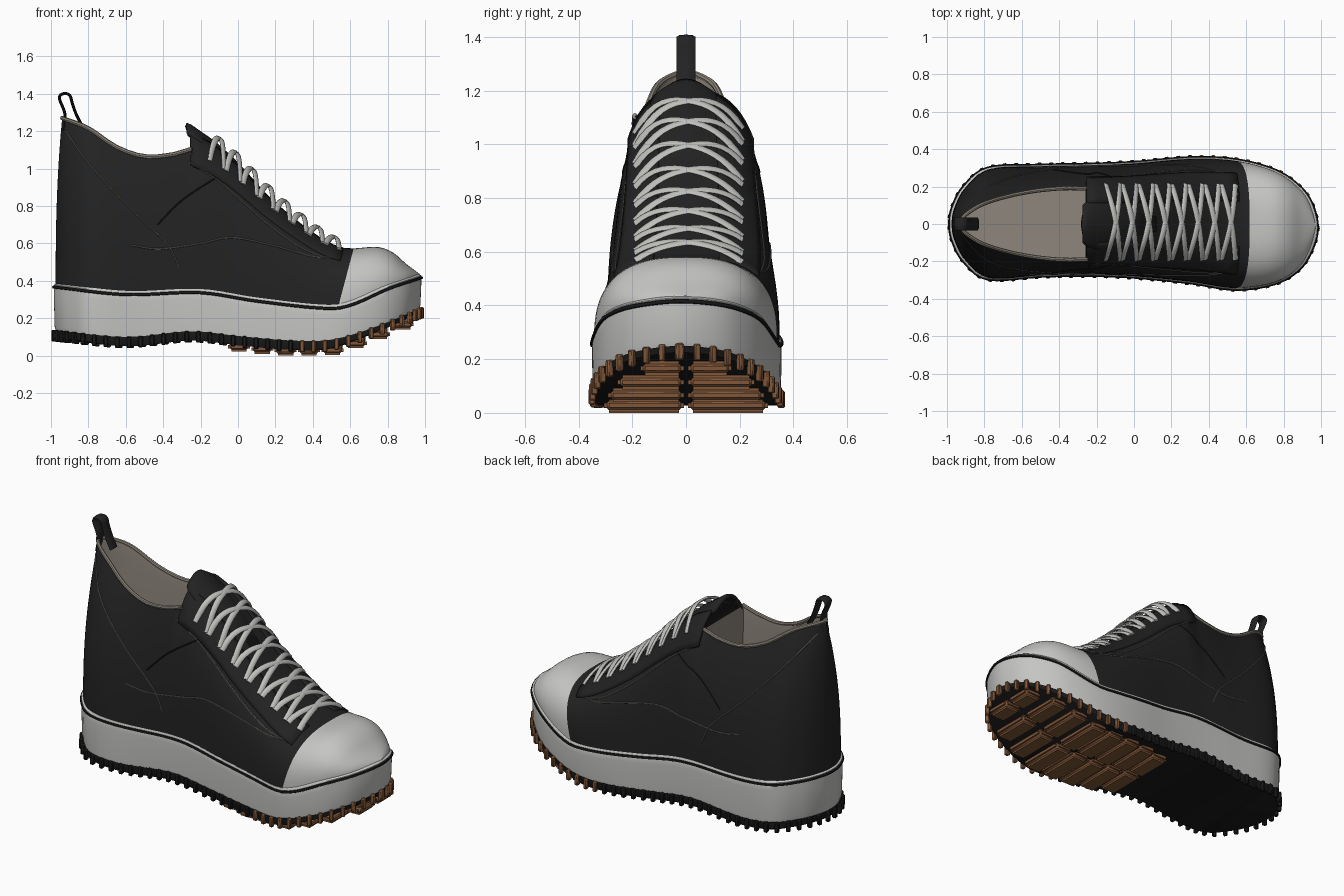
import bpy, bmesh, math
from mathutils import Vector, Matrix
from mathutils.bvhtree import BVHTree

cube = bpy.data.objects.get("Cube")
if cube:
    bpy.data.objects.remove(cube)


def material(name, *rgb):
    m = bpy.data.materials.new(name)
    m.use_nodes = True
    m.diffuse_color = (*rgb, 1)
    m.node_tree.nodes["Principled BSDF"].inputs["Base Color"].default_value = (*rgb, 1)
    return m


canvas = material("black canvas", .016, .016, .016)
black = material("black rubber", .01, .01, .01)
white = material("pale grey rubber", .56, .56, .55)
lace_mat = material("lace grey", .52, .52, .5)
lining_mat = material("beige lining", .27, .24, .2)
brown = material("brown rubber", .22, .095, .04)
thread = material("grey thread", .13, .125, .11)


def smooth_fn(pts):
    """Smooth function of x through the given points."""
    def slope(i):
        a, b = pts[max(i - 1, 0)], pts[min(i + 1, len(pts) - 1)]
        return (b[1] - a[1]) / (b[0] - a[0])

    def f(x):
        x = min(max(x, pts[0][0]), pts[-1][0])
        i = max(k for k in range(len(pts) - 1) if pts[k][0] <= x)
        (x0, y0), (x1, y1) = pts[i], pts[i + 1]
        d = x1 - x0
        t = (x - x0) / d
        return (y0 * (1 + 2 * t) * (1 - t) ** 2 + slope(i) * d * t * (1 - t) ** 2
                + y1 * t * t * (3 - 2 * t) + slope(i + 1) * d * t * t * (t - 1))
    return f


def spline(pts, n, closed=False):
    """Catmull-Rom samples through the points."""
    pts = [Vector(p) for p in pts]
    c, out = len(pts), []
    get = (lambda k: pts[k % c]) if closed else (lambda k: pts[min(max(k, 0), c - 1)])
    for i in range(c if closed else c - 1):
        p, q, r, s = (get(i + k) for k in (-1, 0, 1, 2))
        for j in range(n):
            t = j / n
            out.append(.5 * (2 * q + (r - p) * t + (2 * p - 5 * q + 4 * r - s) * t * t
                             + (3 * q - p - 3 * r + s) * t ** 3))
    return out if closed else out + [pts[-1]]


def finish(name, bm, *mats, angle=40):
    bmesh.ops.recalc_face_normals(bm, faces=bm.faces)
    me = bpy.data.meshes.new(name)
    bm.to_mesh(me)
    bm.free()
    ob = bpy.data.objects.new(name, me)
    bpy.context.collection.objects.link(ob)
    for m in mats:
        me.materials.append(m)
    bpy.ops.object.select_all(action='DESELECT')
    ob.select_set(True)
    bpy.context.view_layer.objects.active = ob
    bpy.ops.object.shade_smooth_by_angle(angle=math.radians(angle))
    return ob


def loft(bm, rings, wrap=True, close=False, caps=False):
    """Skin a list of equal rings; caps join mirrored points across each end ring."""
    vs = [[bm.verts.new(p) for p in r] for r in rings]
    n, m = len(rings[0]), len(rings)
    for j in range(m if close else m - 1):
        a, b = vs[j], vs[(j + 1) % m]
        for i in range(n if wrap else n - 1):
            k = (i + 1) % n
            bm.faces.new((a[i], a[k], b[k], b[i]))
    if caps:
        for r in (vs[0], vs[-1]):
            for i in range(n // 2):
                quad = (r[i], r[i + 1], r[n - i - 1], r[-i])
                bm.faces.new(list(dict.fromkeys(quad)))
    return vs


def sweep(bm, path, width, thick, up=(0, 0, 1), side=None, closed=False, sides=8):
    """Sweep an oval section along a path."""
    rings, n = [], len(path)
    for i, p in enumerate(path):
        a = path[(i - 1) % n] if closed else path[max(i - 1, 0)]
        b = path[(i + 1) % n] if closed else path[min(i + 1, n - 1)]
        t = (b - a).normalized()
        s = Vector(side) if side else t.cross(Vector(up)).normalized()
        u = s.cross(t)
        rings.append([p + s * math.cos(k * math.tau / sides) * width / 2
                      + u * math.sin(k * math.tau / sides) * thick / 2 for k in range(sides)])
    loft(bm, rings, close=closed, caps=not closed)


# Plan outline and side profiles
left = [(.95, .11), (.88, .205), (.75, .29), (.54, .345), (.3, .355), (0, .33), (-.25, .32),
        (-.5, .315), (-.78, .30), (-.91, .2), (-.97, .09)]
right = [-.14, -.245, -.32, -.35, -.315, -.285, -.275, -.28, -.295, -.2, -.09]
outline = spline([(.98, -.02)] + left + [(-.985, 0)]
                 + [(p[0], y) for p, y in reversed(list(zip(left, right)))], 5, True)
N = len(outline)
HALF, CAP_COL, COLLAR_COL = N // 2, 20, 35
z_bottom = smooth_fn([(-.98, .085), (-.6, .05), (-.25, .08), (0, .055), (.3, .03), (.5, .035), (.7, .1), (.98, .215)])
z_mid = smooth_fn([(-.98, .135), (-.6, .1), (-.25, .13), (0, .105), (.3, .08), (.5, .085), (.7, .14), (.98, .25)])
z_top = smooth_fn([(-.98, .37), (-.6, .33), (-.2, .34), (.1, .295), (.5, .255), (.62, .28), (.8, .36), (.98, .42)])
ridge = smooth_fn([(-.25, 1.2), (-.15, 1.15), (-.05, 1.07), (.05, .97), (.15, .865), (.3, .735),
                   (.45, .625), (.57, .575), (.75, .58), (.83, .55), (.9, .49), (.98, .43)])
collar_z = smooth_fn([(-.94, 1.27), (-.8, 1.215), (-.65, 1.115), (-.5, 1.065), (-.35, 1.075), (-.25, 1.105)])
collar_y = smooth_fn([(-.94, 0), (-.9, .05), (-.8, .11), (-.6, .165), (-.4, .19), (-.25, .19)])


def ring(scale, zf, dz=0):
    return [Vector((p.x * scale, p.y * scale, zf(p.x) + dz)) for p in outline]


def surf(i, s):
    """Point on the upper: column i of the outline, s from sole to top."""
    i %= N
    x, y = outline[i].x * .99, outline[i].y * .98
    zb = z_top(x)
    if COLLAR_COL <= i <= N - COLLAR_COL:
        tx = -.94 + (x + .975) * .952
        ty = collar_y(tx) * (0 if i == HALF else math.copysign(1, y))
        k = s ** 2.2
        g = (math.sin(s) / math.sin(1)) ** .72
        k = g ** 2.5
        return Vector((x + (tx - x) * k, y + (ty - y) * k, zb + (collar_z(tx) - zb) * g))
    e = 2 / (2.8 if x < .5 else 2.8 - (x - .5) * 1.2)
    g, f = math.sin(s * math.pi / 2) ** e, max(math.cos(s * math.pi / 2), 0) ** e
    lean = .085 * max(0, 1 - abs(x - .54) / .4)
    return Vector((x + lean * g, y * f if s < 1 else 0, zb + max(ridge(x + lean) - zb, .004) * g))


# Upper with pale toe cap
bm = bmesh.new()
rows = 22
vs = loft(bm, [[surf(i, j / rows) for i in range(N)] for j in range(rows + 1)])
bm.faces.ensure_lookup_table()
for idx, f in enumerate(bm.faces):
    col = idx % N
    f.material_index = int(col < CAP_COL or col >= N - CAP_COL)
bmesh.ops.remove_doubles(bm, verts=bm.verts, dist=.0005)
tree = BVHTree.FromBMesh(bm)
finish("upper", bm, canvas, white)

# Sole layers and the dark piping line
bm = bmesh.new()
loft(bm, [ring(.985, z_mid, -.01), ring(.995, z_mid, .02), ring(1, z_top, -.04),
          ring(1, z_top, .008), ring(.985, z_top, .016), ring(.95, z_top, .016)], caps=True)
finish("midsole", bm, white)
bm = bmesh.new()
sweep(bm, ring(1.002, z_top, -.004), .014, .016, closed=True)
finish("midsole_piping", bm, black)
bm = bmesh.new()
loft(bm, [ring(.97, z_bottom), ring(.99, z_bottom, .01), ring(.995, z_mid)], caps=True)
finish("outsole", bm, black)


def block(bm, loc, size, angle=0, pitch=0):
    mat = (Matrix.Translation(loc) @ Matrix.Rotation(angle, 4, 'Z') @ Matrix.Rotation(pitch, 4, 'Y')
           @ Matrix.Diagonal((*size, 1)))
    return bmesh.ops.create_cube(bm, size=1, matrix=mat)["verts"]


# Rim lugs, evenly spaced around the outsole
lugs = {"rear_lugs": (bmesh.new(), black), "toe_lugs": (bmesh.new(), brown)}
travel = 0
for i in range(N):
    a, b = outline[i], outline[(i + 1) % N]
    d = (b - a).length
    while travel < d:
        p = a.lerp(b, travel / d)
        bm = lugs["toe_lugs" if p.x > .3 else "rear_lugs"][0]
        z = (z_bottom(p.x) + z_mid(p.x)) / 2
        block(bm, (p.x, p.y, z - .004), (.024, .026, .062), math.atan2(b.y - a.y, b.x - a.x))
        travel += .062
    travel -= d
for name, (bm, mat) in lugs.items():
    bmesh.ops.bevel(bm, geom=bm.edges[:], offset=.005, segments=1, affect='EDGES')
    finish(name, bm, mat)

# Forefoot tread pads, two per row
bm = bmesh.new()
for r in range(8):
    x = .005 + r * .125
    reach = [.24, .28, .3, .305, .305, .29, .255, .17][r]
    for sgn in (-1, 1):
        block(bm, (x, sgn * (reach / 2 + .004), max(z_bottom(x) - .007, .0265)), (.118, reach - .008, .053))
bmesh.ops.bevel(bm, geom=bm.edges[:], offset=.018, segments=3, affect='EDGES')
finish("tread_pads", bm, brown)

# Collar trim and lining
collar = [surf(i, 1) for i in range(COLLAR_COL, N - COLLAR_COL + 1)]
bm = bmesh.new()
sweep(bm, collar, .022, .024)
finish("collar_trim", bm, lining_mat)
bm = bmesh.new()
mid = Vector((-.55, 0, 0))


def lining_ring(grow, depth):
    return [Vector((mid.x + (p.x - mid.x) * grow, p.y * grow, p.z + (.5 - p.z) * depth)) for p in collar]


vs = loft(bm, [lining_ring(.985, 0), lining_ring(.96, .1), lining_ring(1, .5), lining_ring(1, 1)])
bm.faces.new(vs[-1])
finish("lining", bm, lining_mat)

# Tongue
bm = bmesh.new()
rings = []
for x, z, w in ((-.275, 1.245, .1), (-.25, 1.235, .125), (-.2, 1.2, .135), (-.12, 1.145, .135), (0, 1.035, .13), (.12, .9, .12)):
    rings.append([Vector((x, w * k / 6, z - .055 * (k / 6) ** 2)) for k in range(-6, 7)])
loft(bm, rings, wrap=False)
ob = finish("tongue", bm, canvas)
ob.modifiers.new("thickness", 'SOLIDIFY').thickness = .022

# Raised eyelet panels on both sides of the throat
for name, cols in (("left", range(CAP_COL + 1, COLLAR_COL)), ("right", range(N - COLLAR_COL + 1, N - CAP_COL))):
    bm = bmesh.new()
    rings = [[surf(i, s / 20) for i in cols] for s in range(10, 18)]
    end = 0 if name == "right" else -1
    for r in rings:
        tip = r[end] + Vector((-.055, 0, .025))
        r.insert(0, tip) if end == 0 else r.append(tip)
    loft(bm, rings, wrap=False)
    ob = finish(name + "_eyelet_panel", bm, canvas)
    mod = ob.modifiers.new("thickness", 'SOLIDIFY')
    mod.thickness, mod.offset = .016, 0

# Criss-cross laces
bm = bmesh.new()
for r in range(8):
    x0 = -.155 + r * .088
    for sgn in (-1, 1):
        path = []
        for k in range(17):
            t = k / 16
            x, y = x0 + .075 * t, .01 + sgn * .2 * (1 - 2 * t)
            hit = tree.ray_cast(Vector((x, y, 3)), Vector((0, 0, -1)))[0]
            if hit:
                path.append(hit + Vector((.5, 0, .85)) * (.012 + .03 * math.sin(math.pi * t)))
        sweep(bm, path, .034, .016, up=(.5, 0, .85))
finish("laces", bm, lace_mat)

# Stitch lines and side seam laid onto the upper
seams = {
    "heel": ([(-.92, 1.2), (-.8, 1.03), (-.6, .81), (-.42, .64), (-.36, .57), (-.32, .48)], thread),
    "side": ([(-.57, .59), (-.42, .57), (-.2, .6), (-.03, .63), (.2, .585), (.4, .53), (.55, .53)], thread),
    "throat": ([(-.26, 1.03), (-.1, .93), (.15, .71), (.33, .58), (.45, .53)], thread),
    "panel": ([(-.43, .7), (-.3, .83), (-.12, .95)], black)}
for name, (pts, mat) in seams.items():
    bm = bmesh.new()
    for sgn in (-1, 1):
        path = []
        for p in spline(pts, 8):
            hit = tree.ray_cast(Vector((p.x, sgn * 2, p.y)), Vector((0, -sgn, 0)))[0]
            if hit:
                path.append(hit + Vector((0, sgn * .001, 0)))
        sweep(bm, path, .008, .007, up=(0, sgn, 0), sides=6)
    finish(name + "_stitching", bm, mat)

# Heel pull loop
bm = bmesh.new()
path = [(-.935, 0, 1.2), (-.925, 0, 1.29), (-.955, 0, 1.375), (-.935, 0, 1.4), (-.9, 0, 1.392),
        (-.885, 0, 1.345), (-.865, 0, 1.29), (-.835, 0, 1.23)]
sweep(bm, spline(path, 5), .07, .016, side=(0, 1, 0))
finish("heel_pull_loop", bm, canvas)
